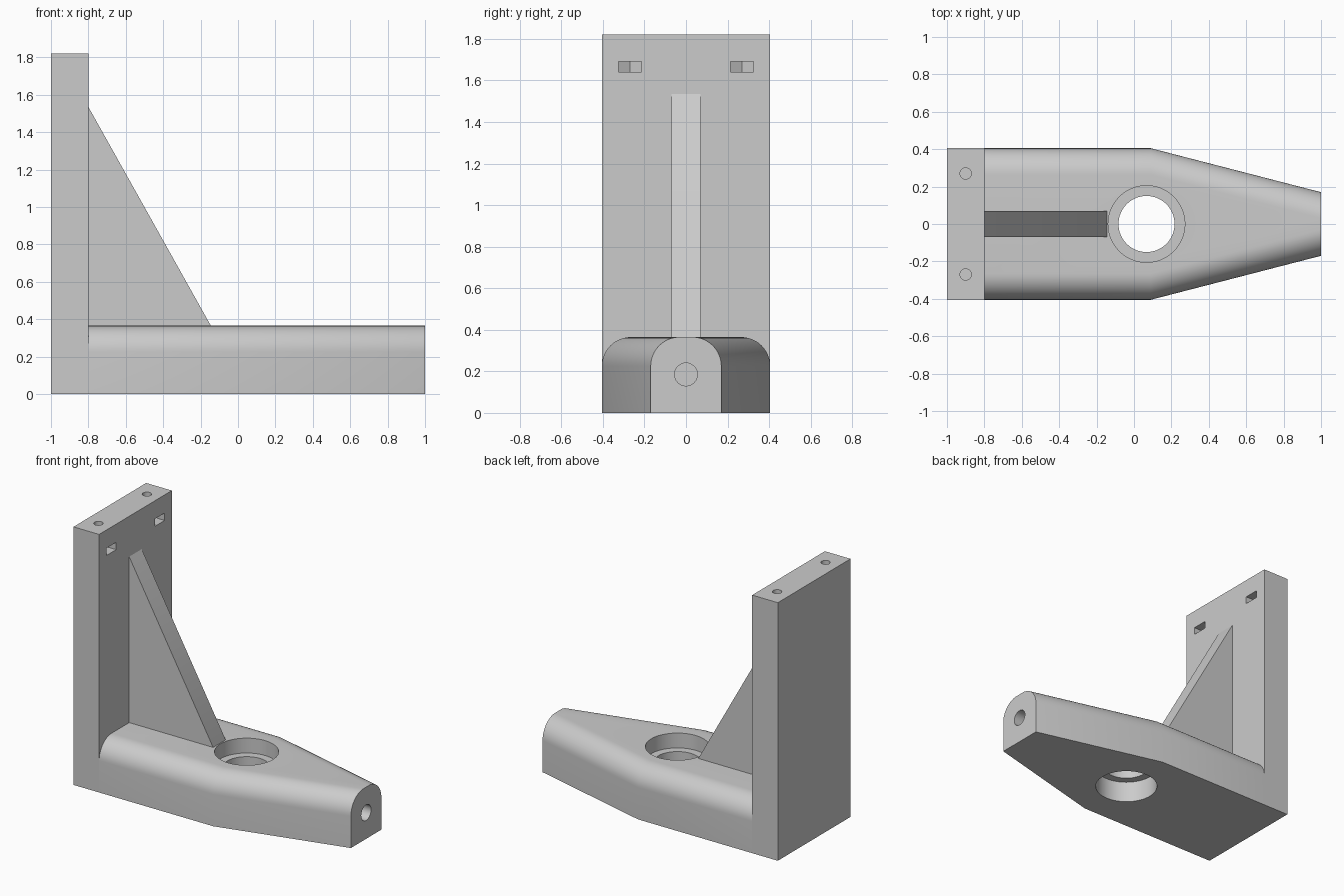
import bpy, bmesh, math
from mathutils import Matrix

cube = bpy.data.objects.get("Cube")
if cube:
    bpy.data.objects.remove(cube, do_unlink=True)

grey = bpy.data.materials.new("plain_grey")
grey.use_nodes = True
colour = (0.6, 0.6, 0.6, 1)
grey.diffuse_color = colour
grey.node_tree.nodes["Principled BSDF"].inputs["Base Color"].default_value = colour

HALF, TOP, FACE = 0.405, 0.365, -0.8


def make(name, bm):
    bmesh.ops.recalc_face_normals(bm, faces=bm.faces)
    mesh = bpy.data.meshes.new(name)
    bm.to_mesh(mesh)
    bm.free()
    mesh.materials.append(grey)
    obj = bpy.data.objects.new(name, mesh)
    bpy.context.collection.objects.link(obj)
    return obj


def loft(name, sections):
    """Skin a row of matching closed sections and cap both ends."""
    bm = bmesh.new()
    rings = [[bm.verts.new(p) for p in s] for s in sections]
    n = len(rings[0])
    for a, b in zip(rings, rings[1:]):
        for i in range(n):
            j = (i + 1) % n
            bm.faces.new((a[i], a[j], b[j], b[i]))
    bm.faces.new(rings[0])
    bm.faces.new(rings[-1])
    return make(name, bm)


def box(name, low, high):
    (x0, y0, z0), (x1, y1, z1) = low, high
    return loft(name, [[(x0, y0, z), (x1, y0, z), (x1, y1, z), (x0, y1, z)]
                       for z in (z0, z1)])


def cylinder(name, centre, radius, depth, axis="Z", sides=64):
    turn = Matrix.Rotation(math.pi / 2, 4, "Y") if axis == "X" else Matrix()
    bm = bmesh.new()
    bmesh.ops.create_cone(bm, cap_ends=True, segments=sides, radius1=radius,
                          radius2=radius, depth=depth,
                          matrix=Matrix.Translation(centre) @ turn)
    return make(name, bm)


def cut(obj, cutters):
    for c in cutters:
        mod = obj.modifiers.new("cut", "BOOLEAN")
        mod.operation, mod.solver, mod.object = "DIFFERENCE", "EXACT", c
        c.hide_render = True
    bpy.context.view_layer.update()
    graph = bpy.context.evaluated_depsgraph_get()
    mesh = bpy.data.meshes.new_from_object(obj.evaluated_get(graph))
    obj.modifiers.clear()
    obj.data = mesh
    for c in cutters:
        bpy.data.objects.remove(c, do_unlink=True)


def arm_section(x, half, r=0.14, steps=12):
    """Flat-bottomed section with rounded upper corners."""
    arc = [(half - r + r * math.cos(t), TOP - r + r * math.sin(t))
           for t in (math.pi / 2 * i / steps for i in range(steps + 1))]
    right = [(half, 0)] + arc
    left = [(-y, z) for y, z in reversed(right)]
    return [(x, y, z) for y, z in right + left]


# Upright plate with screw holes and nut pockets
plate = box("upright_plate", (-1, -HALF, 0), (FACE, HALF, 1.82))
tools = []
for side in (-1, 1):
    y = side * 0.27
    tools.append(cylinder("screw_hole", (-0.9, y, 1.7), 0.03, 0.4, sides=32))
    # Nut pocket: straight sides ending in a point
    w, back = 0.055, -0.9 - 0.0635
    tools.append(loft("nut_pocket", [
        [(back, y, z), (back + 0.032, y - w, z), (-0.7, y - w, z),
         (-0.7, y + w, z), (back + 0.032, y + w, z)] for z in (1.64, 1.692)]))
cut(plate, tools)

# Tapering arm with a stepped bore and an end hole
arm = loft("tapered_arm", [arm_section(FACE, HALF), arm_section(0.09, HALF),
                           arm_section(1, 0.17)])
BORE_X = 0.067
cut(arm, [
    cylinder("through_bore", (BORE_X, 0, 0.2), 0.15, 1),
    cylinder("upper_counterbore", (BORE_X, 0, 0.46), 0.205, 0.4),
    cylinder("lower_counterbore", (BORE_X, 0, -0.05), 0.205, 0.4),
    cylinder("end_hole", (0.9, 0, 0.185), 0.055, 0.6, "X", 32),
])

# Triangular stiffening rib
rib = loft("triangular_rib", [
    [(FACE, y, TOP - 0.005), (-0.145, y, TOP - 0.005), (-0.145, y, TOP),
     (FACE, y, 1.535)] for y in (-0.07, 0.07)])

# Smooth the curves, keep the edges crisp
bpy.ops.object.select_all(action="DESELECT")
for obj in (plate, arm, rib):
    obj.select_set(True)
    bpy.context.view_layer.objects.active = obj
bpy.ops.object.shade_smooth_by_angle(angle=math.radians(30))
